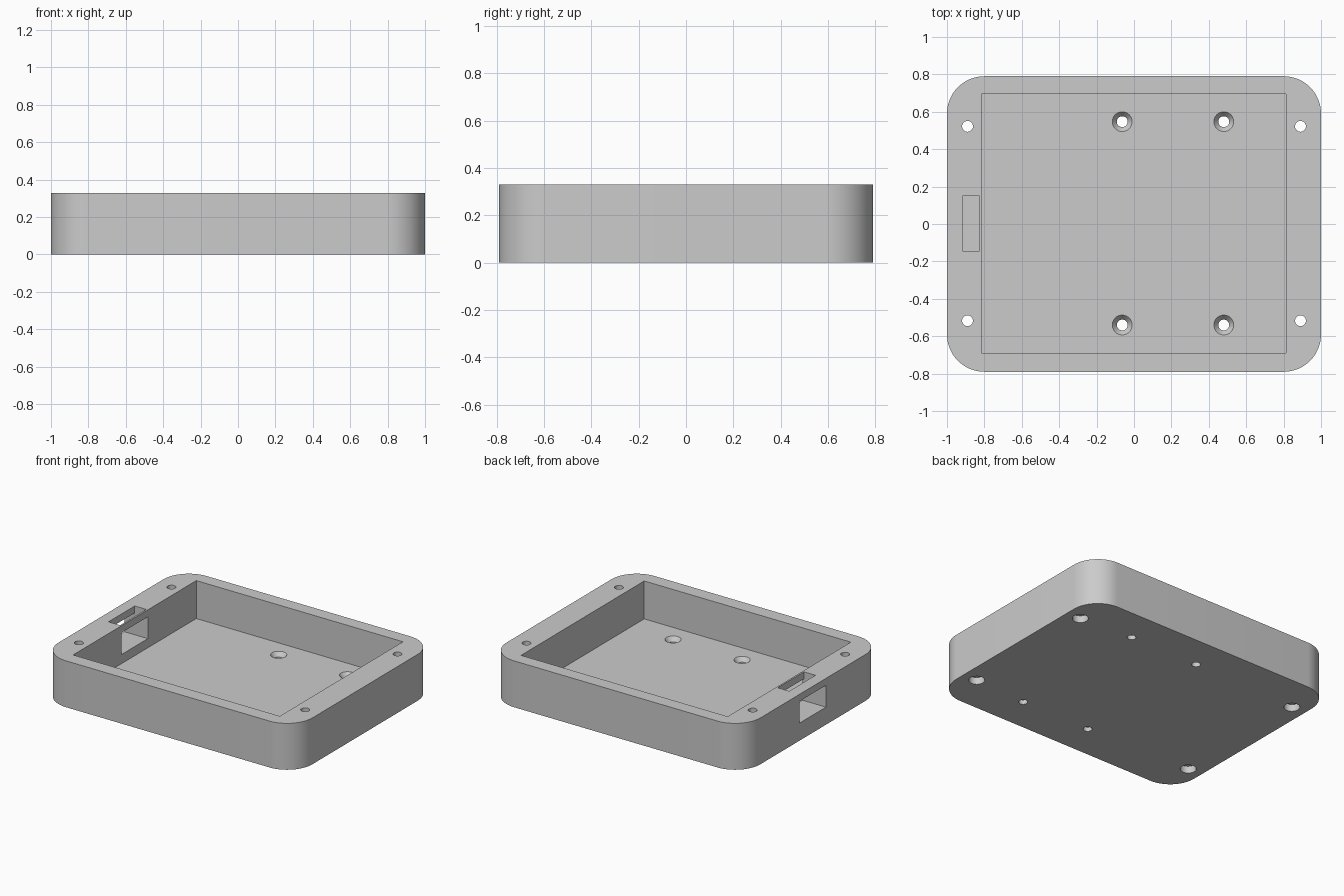
import bpy, bmesh, math

if "Cube" in bpy.data.objects:
    bpy.data.objects.remove(bpy.data.objects["Cube"])

HEIGHT, FLOOR = 0.33, 0.06

grey = bpy.data.materials.new("plain_grey")
grey.use_nodes = True
COLOUR = (0.6, 0.6, 0.6, 1)
grey.diffuse_color = COLOUR
grey.node_tree.nodes["Principled BSDF"].inputs["Base Color"].default_value = COLOUR


def make_object(name, bm):
    bmesh.ops.recalc_face_normals(bm, faces=bm.faces)
    mesh = bpy.data.meshes.new(name)
    bm.to_mesh(mesh)
    bm.free()
    mesh.materials.append(grey)
    obj = bpy.data.objects.new(name, mesh)
    bpy.context.collection.objects.link(obj)
    return obj


def box(name, x, y, z):
    bm = bmesh.new()
    bmesh.ops.create_cube(bm, size=1)
    for v in bm.verts:
        v.co = [lo + (c + 0.5) * (hi - lo) for c, (lo, hi) in zip(v.co, (x, y, z))]
    return make_object(name, bm)


def turned_hole(name, x, y, profile, sides=32):
    """Round cutter whose profile is (radius, z) pairs from bottom to top."""
    bm = bmesh.new()
    rings = []
    for r, z in profile:
        angles = [math.tau * i / sides for i in range(sides)]
        rings.append([bm.verts.new((x + r * math.cos(a), y + r * math.sin(a), z)) for a in angles])
    for low, high in zip(rings, rings[1:]):
        for i in range(sides):
            j = (i + 1) % sides
            bm.faces.new((low[i], low[j], high[j], high[i]))
    bm.faces.new(rings[0])
    bm.faces.new(rings[-1])
    return make_object(name, bm)


# Enclosure block with rounded upright corners
case = box("enclosure_base", (-1, 1), (-0.79, 0.79), (0, HEIGHT))
bm = bmesh.new()
bm.from_mesh(case.data)
upright = [e for e in bm.edges if abs(e.verts[0].co.z - e.verts[1].co.z) > 0.1]
bmesh.ops.bevel(bm, geom=upright, offset=0.2, segments=16, profile=0.5, affect='EDGES')
bm.to_mesh(case.data)
bm.free()

# Main cavity, side port and the slot that opens into it from the rim
cutters = [
    box("cavity_cutter", (-0.815, 0.812), (-0.69, 0.695), (FLOOR, 0.5)),
    box("port_cutter", (-1.1, -0.75), (-0.145, 0.15), (0.125, 0.28)),
    box("rim_slot_cutter", (-0.918, -0.827), (-0.145, 0.15), (0.125, 0.5)),
]

# Rim screw holes, counterbored underneath
bore = [(0.052, -0.1), (0.052, 0.05), (0.029, 0.05), (0.029, 0.5)]
for x in (-0.89, 0.89):
    for y in (-0.517, 0.522):
        cutters.append(turned_hole("rim_hole_cutter", x, y, bore))

# Floor screw holes, countersunk from inside
sink = [(0.029, -0.1), (0.029, 0.03), (0.053, FLOOR), (0.053, 0.2)]
for x in (-0.063, 0.48):
    for y in (-0.54, 0.547):
        cutters.append(turned_hole("floor_hole_cutter", x, y, sink))

bpy.context.view_layer.objects.active = case
case.select_set(True)
for cutter in cutters:
    mod = case.modifiers.new("cut", 'BOOLEAN')
    mod.operation, mod.solver, mod.object = 'DIFFERENCE', 'EXACT', cutter
    bpy.ops.object.modifier_apply(modifier=mod.name)
    bpy.data.objects.remove(cutter)

bpy.ops.object.select_all(action='DESELECT')
case.select_set(True)
bpy.ops.object.shade_smooth_by_angle(angle=math.radians(30))
